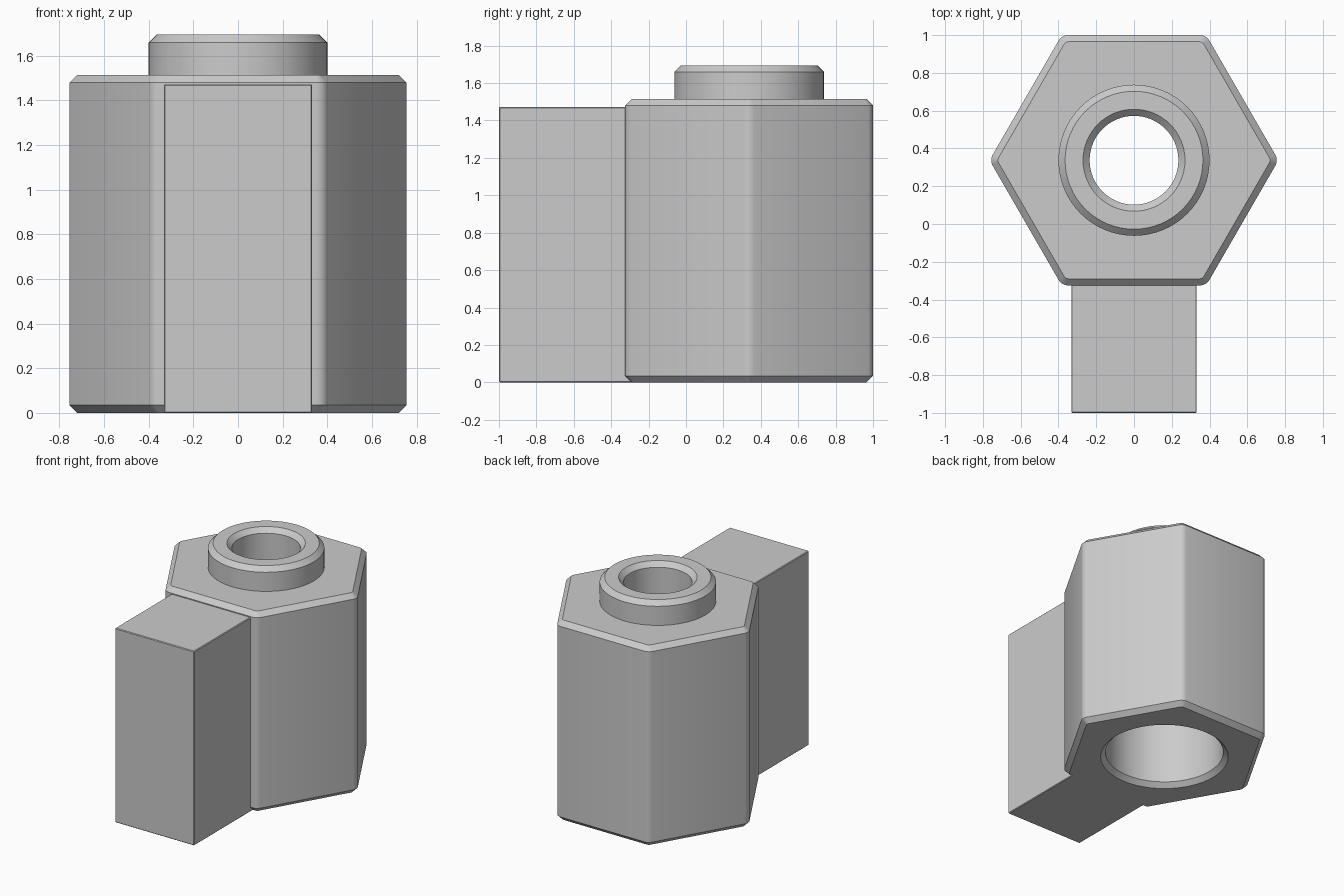
import bpy, bmesh
from math import sin, cos, pi, radians

default = bpy.data.objects.get("Cube")
if default:
    bpy.data.objects.remove(default, do_unlink=True)

CENTRE_Y = 0.3375   # axis of the hexagonal body
APOTHEM = 0.6625
BODY_TOP = 1.515
CHAMFER = 0.035
BORE = 0.235
SOCKET = 0.42

grey = bpy.data.materials.new("plain_grey")
grey.use_nodes = True
colour = (0.6, 0.6, 0.6, 1)
grey.diffuse_color = colour
grey.node_tree.nodes["Principled BSDF"].inputs["Base Color"].default_value = colour


def finish(bm, name):
    bmesh.ops.recalc_face_normals(bm, faces=bm.faces[:])
    mesh = bpy.data.meshes.new(name)
    bm.to_mesh(mesh)
    bm.free()
    mesh.materials.append(grey)
    obj = bpy.data.objects.new(name, mesh)
    bpy.context.collection.objects.link(obj)
    return obj


def activate(obj):
    bpy.ops.object.select_all(action='DESELECT')
    obj.select_set(True)
    bpy.context.view_layer.objects.active = obj


def smooth(obj):
    activate(obj)
    bpy.ops.object.shade_smooth_by_angle(angle=radians(30))


def lathe(name, profile, steps=64):
    """Spin a radius/height profile round the body axis."""
    bm = bmesh.new()
    verts = [bm.verts.new((r, CENTRE_Y, z)) for r, z in profile]
    edges = [bm.edges.new(pair) for pair in zip(verts, verts[1:])]
    bmesh.ops.spin(bm, geom=verts + edges, cent=(0, CENTRE_Y, 0), axis=(0, 0, 1),
                   angle=2 * pi, steps=steps, use_duplicate=False)
    bmesh.ops.remove_doubles(bm, verts=bm.verts[:], dist=0.0005)
    return finish(bm, name)


# Hexagonal body: rounded upright corners, chamfered rims
bm = bmesh.new()
radius = APOTHEM / cos(pi / 6)
base = bm.faces.new([bm.verts.new((radius * cos(k * pi / 3),
                                   CENTRE_Y + radius * sin(k * pi / 3), 0))
                     for k in range(6)])
extruded = bmesh.ops.extrude_face_region(bm, geom=[base], use_keep_orig=True)["geom"]
bmesh.ops.translate(bm, vec=(0, 0, BODY_TOP),
                    verts=[g for g in extruded if isinstance(g, bmesh.types.BMVert)])
bmesh.ops.recalc_face_normals(bm, faces=bm.faces[:])


def is_upright(edge):
    return abs(edge.verts[0].co.z - edge.verts[1].co.z) > 0.5


bmesh.ops.bevel(bm, geom=[e for e in bm.edges if is_upright(e)], offset=0.03,
                segments=3, profile=0.5, affect='EDGES')
bmesh.ops.bevel(bm, geom=[e for e in bm.edges if not is_upright(e)], offset=CHAMFER,
                segments=1, affect='EDGES')
body = finish(bm, "hexagonal_body")

# Stepped bore: wide socket below, narrow hole above
cutter = lathe("bore_cutter", [(0, -0.01), (SOCKET + CHAMFER + 0.01, -0.01),
                               (SOCKET, CHAMFER), (SOCKET, 1.25), (BORE, 1.25),
                               (BORE, 1.6), (0, 1.6)])
cutter.hide_render = True
cut = body.modifiers.new("bore", 'BOOLEAN')
cut.operation = 'DIFFERENCE'
cut.solver = 'EXACT'
cut.object = cutter
activate(body)
bpy.ops.object.modifier_apply(modifier=cut.name)
bpy.data.objects.remove(cutter, do_unlink=True)
smooth(body)

# Raised collar with chamfered rims
top = 1.695
collar = lathe("top_collar", [(0.4, BODY_TOP), (0.4, top - CHAMFER),
                              (0.4 - CHAMFER, top), (BORE + CHAMFER, top),
                              (BORE, top - CHAMFER), (BORE, BODY_TOP)])
smooth(collar)

# Front block, running a little way into the body
bm = bmesh.new()
bmesh.ops.create_cube(bm, size=1)
bmesh.ops.scale(bm, vec=(0.664, 0.75, 1.473), verts=bm.verts[:])
bmesh.ops.translate(bm, vec=(0, -0.625, 1.473 / 2), verts=bm.verts[:])
bmesh.ops.bevel(bm, geom=bm.edges[:], offset=0.005, segments=1, affect='EDGES')
finish(bm, "front_block")
